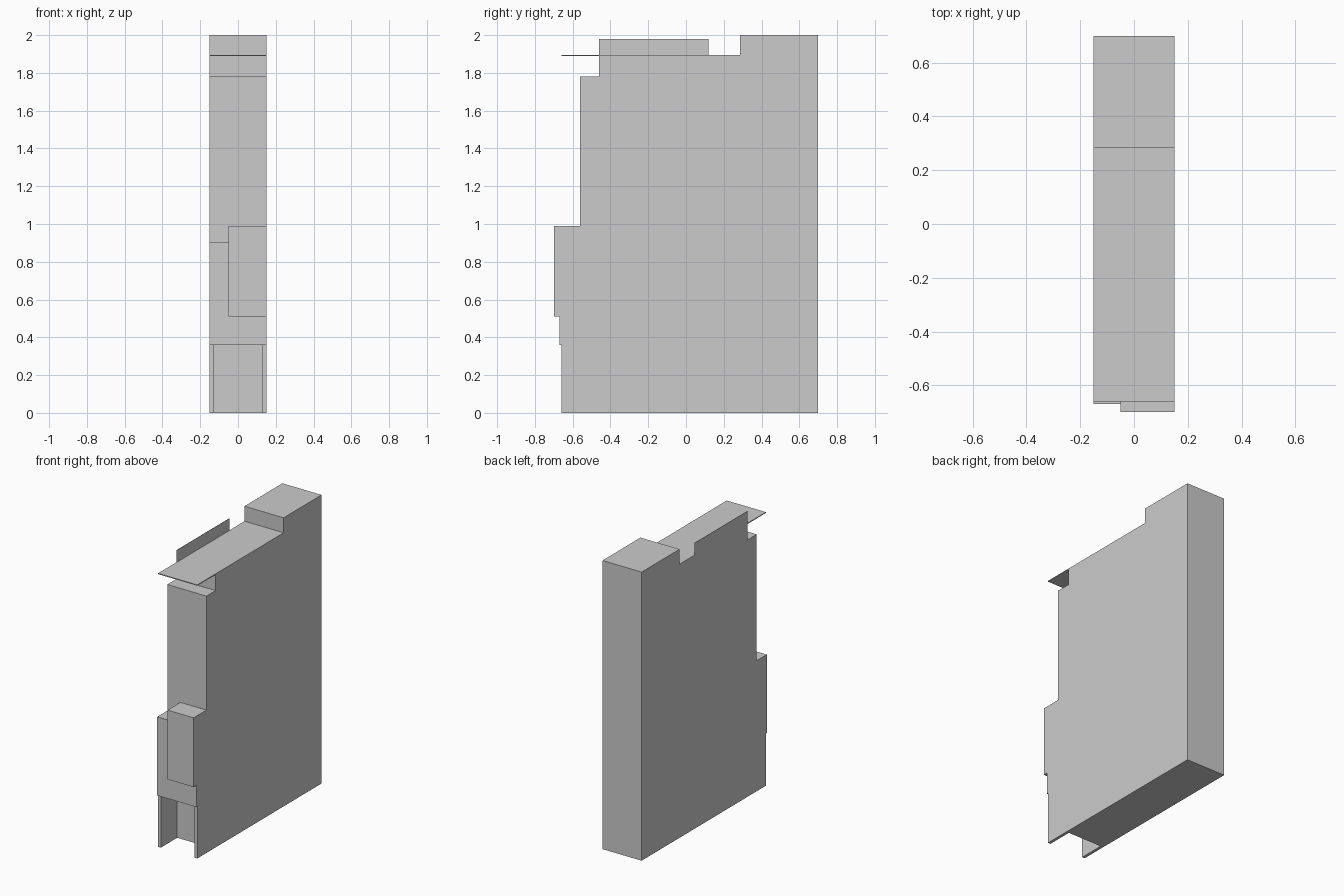
import bpy, bmesh

if "Cube" in bpy.data.objects:
    bpy.data.objects.remove(bpy.data.objects["Cube"])


def prism(name, profile, x0, x1):
    """Extrude a (y, z) side profile from x0 to x1."""
    bm = bmesh.new()
    face = bm.faces.new([bm.verts.new((x0, y, z)) for y, z in profile])
    ext = bmesh.ops.extrude_face_region(bm, geom=[face])
    moved = [v for v in ext["geom"] if isinstance(v, bmesh.types.BMVert)]
    bmesh.ops.translate(bm, verts=moved, vec=(x1 - x0, 0, 0))
    bmesh.ops.recalc_face_normals(bm, faces=bm.faces)
    mesh = bpy.data.meshes.new(name)
    bm.to_mesh(mesh)
    bm.free()
    obj = bpy.data.objects.new(name, mesh)
    bpy.context.collection.objects.link(obj)
    return obj


def rect(y0, y1, z0, z1):
    return [(y0, z0), (y1, z0), (y1, z1), (y0, z1)]


W = 0.15  # half width

# Stepped cabinet, with the foot recess cut out of its lower front
prism("cabinet_body", [
    (-0.48, 0), (0.70, 0), (0.70, 2.0), (0.285, 2.0), (0.285, 1.893),
    (-0.46, 1.893), (-0.46, 1.78), (-0.56, 1.78), (-0.56, 0.905),
    (-0.67, 0.905), (-0.67, 0.36), (-0.48, 0.36)], -W, W)

# Thin walls on both sides of the foot recess
for side, x in (("left", -W), ("right", W - 0.02)):
    prism(side + "_recess_wall", rect(-0.66, -0.48, 0, 0.36), x, x + 0.02)

# Raised front box, wrapping over the lower front ledge
prism("front_box", [
    (-0.70, 0.51), (-0.67, 0.51), (-0.67, 0.905), (-0.56, 0.905),
    (-0.56, 0.99), (-0.70, 0.99)], -0.05, W)

# Thin shelf overhanging the front
prism("top_shelf", rect(-0.66, 0.285, 1.89, 1.896), -W, W)

# Thin upright panel along the left edge of the shelf
prism("left_top_panel", rect(-0.46, 0.12, 1.89, 1.98), -W, -W + 0.002)
